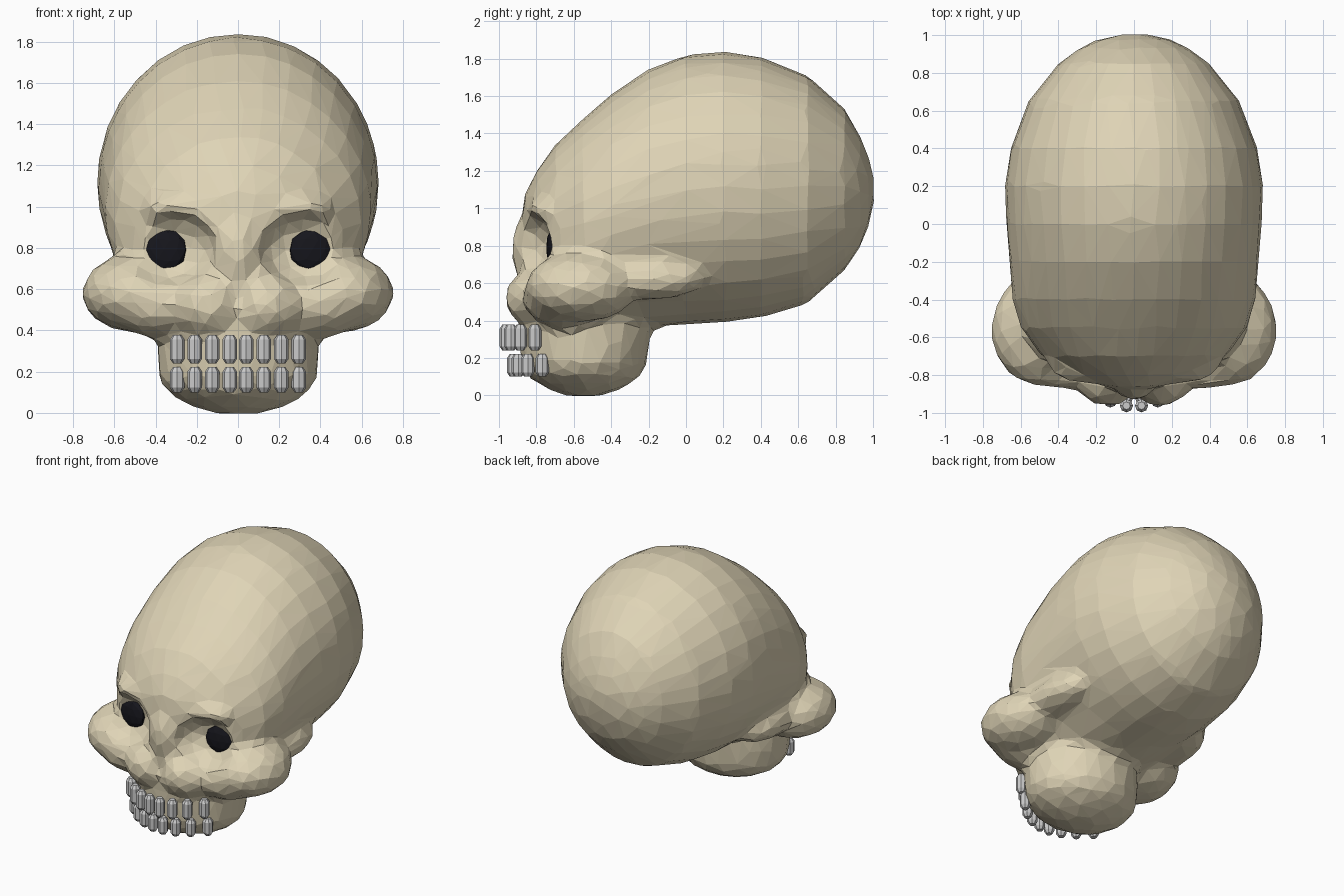
import bpy, bmesh, math
from mathutils import Matrix, Vector

if "Cube" in bpy.data.objects:
    bpy.data.objects.remove(bpy.data.objects["Cube"])


def material(name, color):
    m = bpy.data.materials.new(name)
    m.diffuse_color = (*color, 1)
    m.use_nodes = True
    m.node_tree.nodes["Principled BSDF"].inputs["Base Color"].default_value = m.diffuse_color
    return m


bone = material("bone", (0.74, 0.66, 0.47))
dark = material("dark", (0.008, 0.008, 0.012))


def make_object(name, bm, mat=None):
    bmesh.ops.recalc_face_normals(bm, faces=bm.faces)
    mesh = bpy.data.meshes.new(name)
    bm.to_mesh(mesh)
    bm.free()
    ob = bpy.data.objects.new(name, mesh)
    bpy.context.collection.objects.link(ob)
    if mat:
        mesh.materials.append(mat)
    return ob


def loft(bm, rings, u, v, n=32):
    """Closed skin through elliptical rings (centre, radius along u, radius along v)."""
    loops = []
    for c, ru, rv in rings:
        loops.append([bm.verts.new(Vector(c) + u * ru * math.cos(2 * math.pi * i / n)
                                   + v * rv * math.sin(2 * math.pi * i / n)) for i in range(n)])
    for a, b in zip(loops, loops[1:]):
        for i in range(n):
            j = (i + 1) % n
            bm.faces.new((a[i], a[j], b[j], b[i]))
    bm.faces.new(loops[0])
    bm.faces.new(loops[-1])


def ellipsoid(bm, center, radii, mirror=True, sub=3):
    sides = (1, -1) if mirror and center[0] else (1,)
    for s in sides:
        m = Matrix.Translation((s * center[0], center[1], center[2])) @ Matrix.Diagonal((*radii, 1))
        bmesh.ops.create_icosphere(bm, subdivisions=sub, radius=1, matrix=m)


def apply(ob, kind, **settings):
    mod = ob.modifiers.new(kind.lower(), kind)
    for k, val in settings.items():
        setattr(mod, k, val)
    bpy.context.view_layer.objects.active = ob
    bpy.ops.object.modifier_apply(modifier=mod.name)


X, Y, Z = Vector((1, 0, 0)), Vector((0, 1, 0)), Vector((0, 0, 1))
bm = bmesh.new()

# Cranium: y, half width, bottom z, top z
cranium = [(1.005, .07, 1.03, 1.17), (.975, .2, .9, 1.28), (.93, .29, .79, 1.39), (.85, .4, .67, 1.53),
           (.65, .56, .49, 1.71), (.4, .655, .415, 1.81), (.2, .685, .39, 1.84), (0, .677, .38, 1.82),
           (-.2, .662, .36, 1.745), (-.4, .645, .35, 1.61), (-.55, .6, .36, 1.48), (-.7, .49, .4, 1.34),
           (-.8, .34, .5, 1.2), (-.87, .15, .7, 1.06)]
loft(bm, [((0, y, (b + t) / 2), w, (t - b) / 2) for y, w, b, t in cranium], X, Z)

# Jaw: z, half width, half depth
jaw = [(-.005, .1, .08), (.03, .22, .19), (.09, .33, .29), (.16, .385, .335),
       (.3, .395, .35), (.42, .38, .35), (.5, .3, .3)]
loft(bm, [((0, -.545, z), w, d) for z, w, d in jaw], X, Y)

# Cheekbones, upper jaw, nose bridge, brow
ellipsoid(bm, (.5, -.56, .58), (.26, .3, .19))
ellipsoid(bm, (.38, -.66, .53), (.24, .215, .17))
ellipsoid(bm, (.14, -.76, .52), (.19, .21, .17))
ellipsoid(bm, (.5, -.2, .62), (.15, .3, .11))
ellipsoid(bm, (0, -.78, .78), (.13, .155, .24))
ellipsoid(bm, (.25, -.72, .99), (.22, .13, .09))
skull = make_object("skull", bm, bone)
apply(skull, 'REMESH', mode='VOXEL', voxel_size=.025)
apply(skull, 'SMOOTH', factor=.5, iterations=8)

# Eye sockets and nose opening
bm = bmesh.new()
ellipsoid(bm, (.335, -.885, .8), (.235, .19, .19))
ellipsoid(bm, (0, -1.0, .58), (.085, .11, .11))
cutter = make_object("socket_cutter", bm)
apply(skull, 'BOOLEAN', operation='DIFFERENCE', object=cutter, solver='EXACT')
bpy.data.objects.remove(cutter)

# Facet the whole skull into broad flat triangles
apply(skull, 'REMESH', mode='VOXEL', voxel_size=.025)
apply(skull, 'SMOOTH', factor=.5, iterations=3)
tris = sum(len(p.vertices) - 2 for p in skull.data.polygons)
apply(skull, 'DECIMATE', ratio=min(1, 1500 / tris))
skull.data.shade_flat()
skull.data.materials.clear()
skull.data.materials.append(bone)
for p in skull.data.polygons:
    p.material_index = 0

# Dark eye pits at the back of the sockets
for side, s in (("left", 1), ("right", -1)):
    bm = bmesh.new()
    m = (Matrix.Translation((s * .355, -.71, .79)) @ Matrix.Rotation(s * math.radians(8), 4, 'Z')
         @ Matrix.Diagonal((.108, .035, .103, 1)))
    bmesh.ops.create_icosphere(bm, subdivisions=2, radius=1, matrix=m)
    make_object("eye_pit_" + side, bm, dark)


# Teeth: bevelled blocks along a curved arch
def tooth_row(name, z0, z1, front):
    bm = bmesh.new()
    for x in (.04, .125, .21, .295):
        for s in (1, -1):
            c = Vector((s * x, front + 1.8 * x * x, 0))
            loft(bm, [(c + Z * z, r, r) for z, r in
                      ((z0, .02), (z0 + .022, .035), (z1 - .022, .035), (z1, .02))], X, Y, 8)
    make_object(name, bm)


tooth_row("upper_teeth", .24, .378, -.965)
tooth_row("lower_teeth", .1, .222, -.925)
